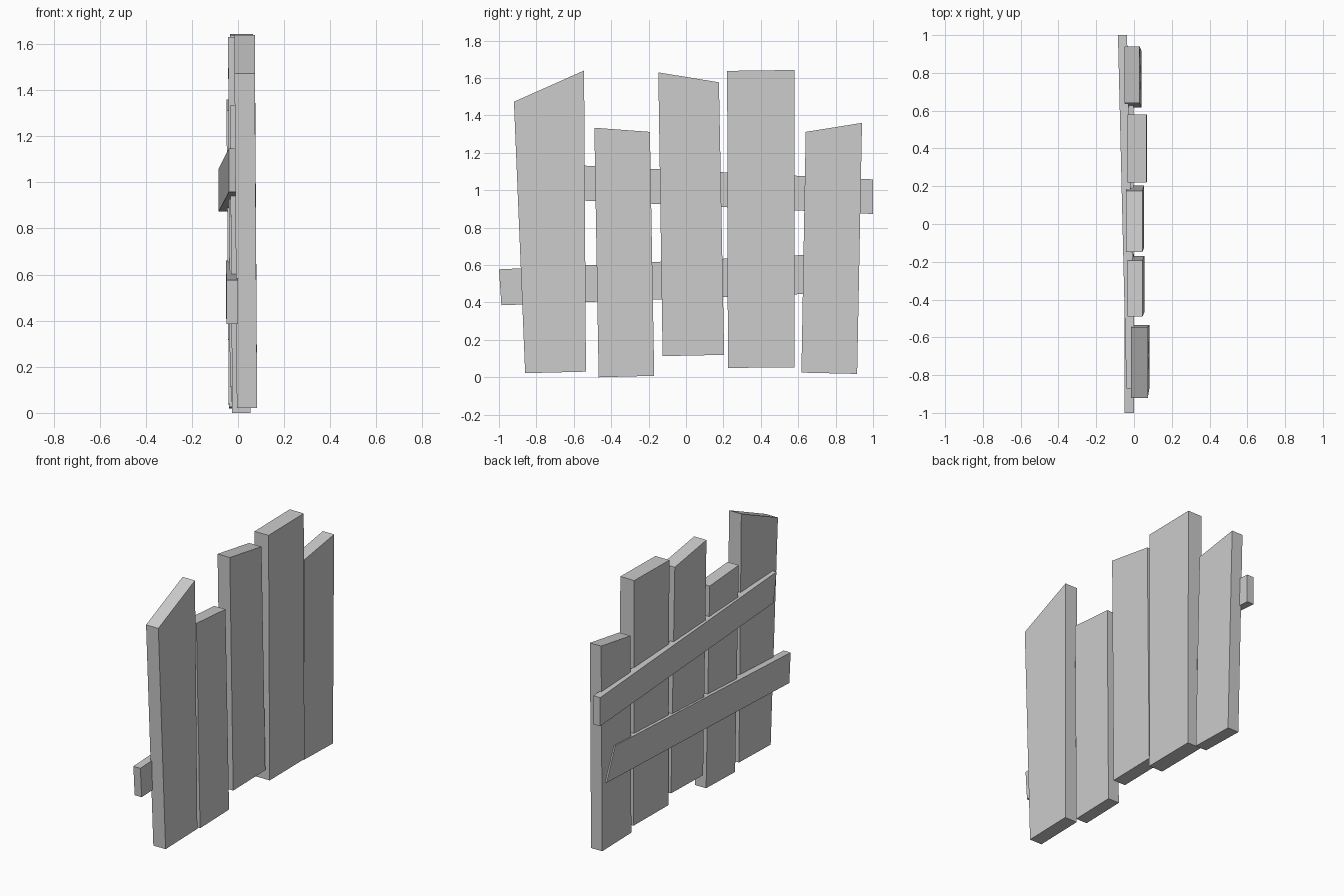
import bpy


def board(name, outline, back_x, thickness):
    """Board from a (y, z) outline; back_x gives the rear x at each corner so it can lean."""
    n = len(outline)
    verts = [(x, y, z) for x, (y, z) in zip(back_x, outline)]
    verts += [(x + thickness, y, z) for x, y, z in verts]
    faces = [tuple(reversed(range(n))), tuple(range(n, 2 * n))]
    faces += [(i, (i + 1) % n, (i + 1) % n + n, i + n) for i in range(n)]
    mesh = bpy.data.meshes.new(name)
    mesh.from_pydata(verts, [], faces)
    mesh.update()
    obj = bpy.data.objects.new(name, mesh)
    bpy.context.collection.objects.link(obj)
    return obj


# Upright planks: outline, rear x at bottom, rear x at top, thickness
planks = [
    ([(-0.86, 0.022), (-0.535, 0.03), (-0.545, 1.64), (-0.92, 1.473)], -0.005, -0.015, 0.088),
    ([(-0.467, 0.0), (-0.17, 0.008), (-0.193, 1.312), (-0.49, 1.334)], -0.025, -0.035, 0.08),
    ([(-0.125, 0.113), (0.204, 0.12), (0.176, 1.577), (-0.148, 1.63)], -0.035, -0.043, 0.088),
    ([(0.224, 0.05), (0.58, 0.053), (0.58, 1.643), (0.22, 1.638)], -0.03, -0.035, 0.1),
    ([(0.617, 0.025), (0.915, 0.018), (0.941, 1.36), (0.64, 1.312)], -0.04, -0.05, 0.08),
]
for i, (outline, low, top, thick) in enumerate(planks, 1):
    board(f"fence_plank_{i}", outline, (low, low, top, top), thick)

# Sloping rails across the back, partly sunk into the planks
board("upper_rail", [(-0.84, 0.958), (1.0, 0.873), (1.0, 1.058), (-0.87, 1.147)],
      (-0.04, -0.085, -0.085, -0.04), 0.048)
board("lower_rail", [(-0.987, 0.385), (0.89, 0.455), (0.80, 0.662), (-1.0, 0.577)],
      (-0.05, -0.053, -0.053, -0.05), 0.05)
